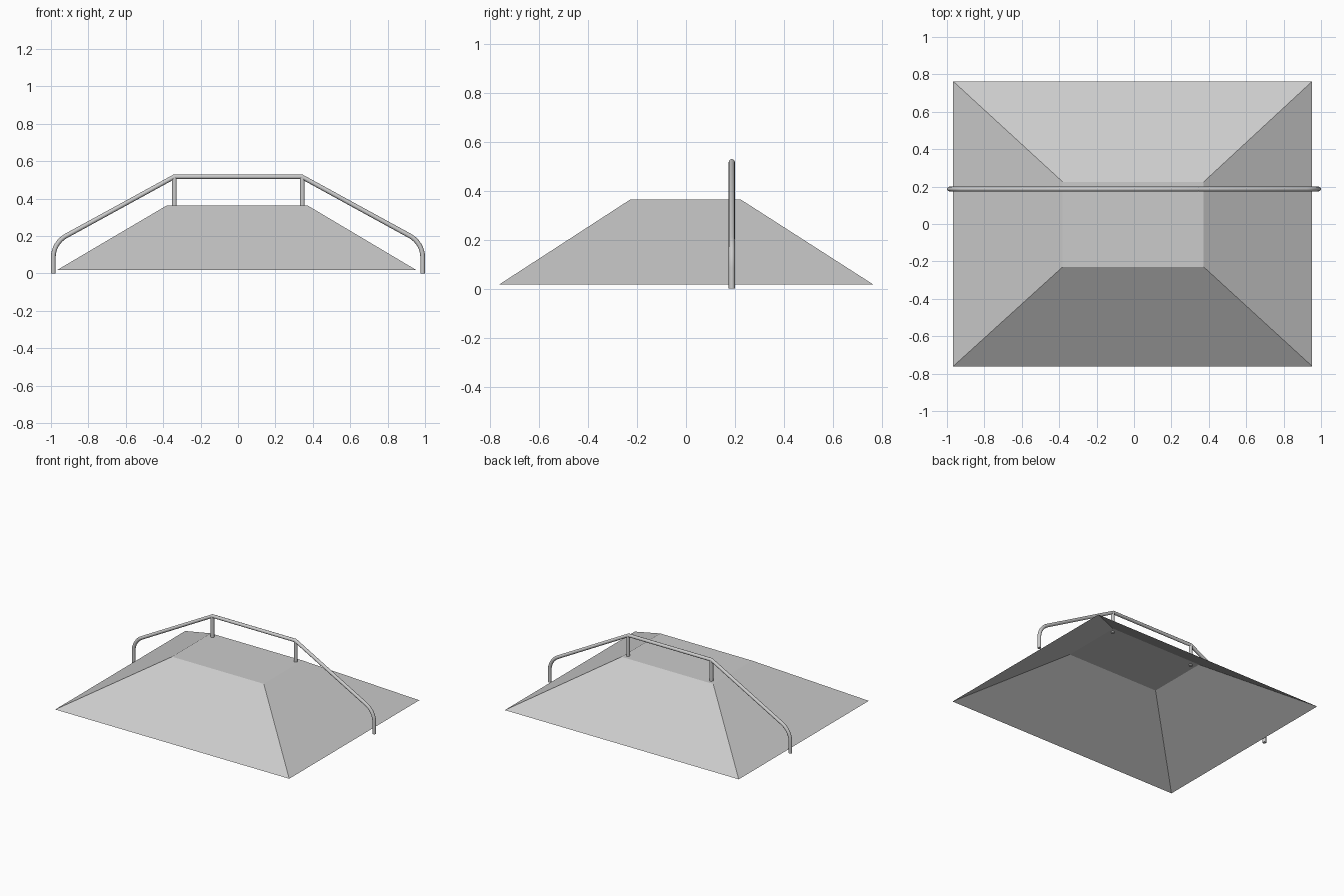
import bpy, bmesh
from mathutils import Vector

if "Cube" in bpy.data.objects:
    bpy.data.objects.remove(bpy.data.objects["Cube"])


def mesh_object(name, bm):
    me = bpy.data.meshes.new(name)
    bm.to_mesh(me)
    bm.free()
    ob = bpy.data.objects.new(name, me)
    bpy.context.collection.objects.link(ob)
    return ob


def rect(bm, x0, x1, y0, y1, z):
    return [bm.verts.new(p) for p in ((x0, y0, z), (x1, y0, z), (x1, y1, z), (x0, y1, z))]


# Four sloping panels and a flat deck: thin shell, open underneath
bm = bmesh.new()
base = rect(bm, -0.967, 0.953, -0.761, 0.763, 0.018)
top = rect(bm, -0.381, 0.372, -0.229, 0.225, 0.363)
for i in range(4):
    j = (i + 1) % 4
    bm.faces.new((base[i], base[j], top[j], top[i]))
bm.faces.new(top)
mesh_object("ramp_shell", bm)

# Grind rail: half path with a rounded lower bend, mirrored in x
RAIL_Y, R = 0.187, 0.0125
foot, knee = Vector((-0.9875, 0)), Vector((-0.34, 0.517))
corner = Vector((-0.9875, 0.163))
a = corner + (foot - corner).normalized() * 0.078
b = corner + (knee - corner).normalized() * 0.078
w, steps = 0.86, 8
half = [foot]
for i in range(steps + 1):
    t = i / steps
    k0, k1, k2 = (1 - t) ** 2, 2 * w * t * (1 - t), t * t
    half.append((a * k0 + corner * k1 + b * k2) / (k0 + k1 + k2))
half.append(knee)
path = half + [Vector((-p.x, p.y)) for p in reversed(half)]

cu = bpy.data.curves.new("grind_rail", 'CURVE')
cu.dimensions = '3D'
cu.bevel_depth = R
cu.bevel_resolution = 4
cu.use_fill_caps = True
sp = cu.splines.new('POLY')
sp.points.add(len(path) - 1)
for pt, p in zip(sp.points, path):
    pt.co = (p.x, RAIL_Y, p.y, 1)
sp.use_smooth = True
rail = bpy.data.objects.new("grind_rail", cu)
bpy.context.collection.objects.link(rail)

# Upright posts between deck and rail
for side, x in (("left", -0.34), ("right", 0.344)):
    bpy.ops.mesh.primitive_cylinder_add(vertices=16, radius=R, depth=0.162,
                                        location=(x, RAIL_Y, 0.436))
    bpy.context.object.name = "rail_post_" + side
    bpy.ops.object.shade_smooth_by_angle()
